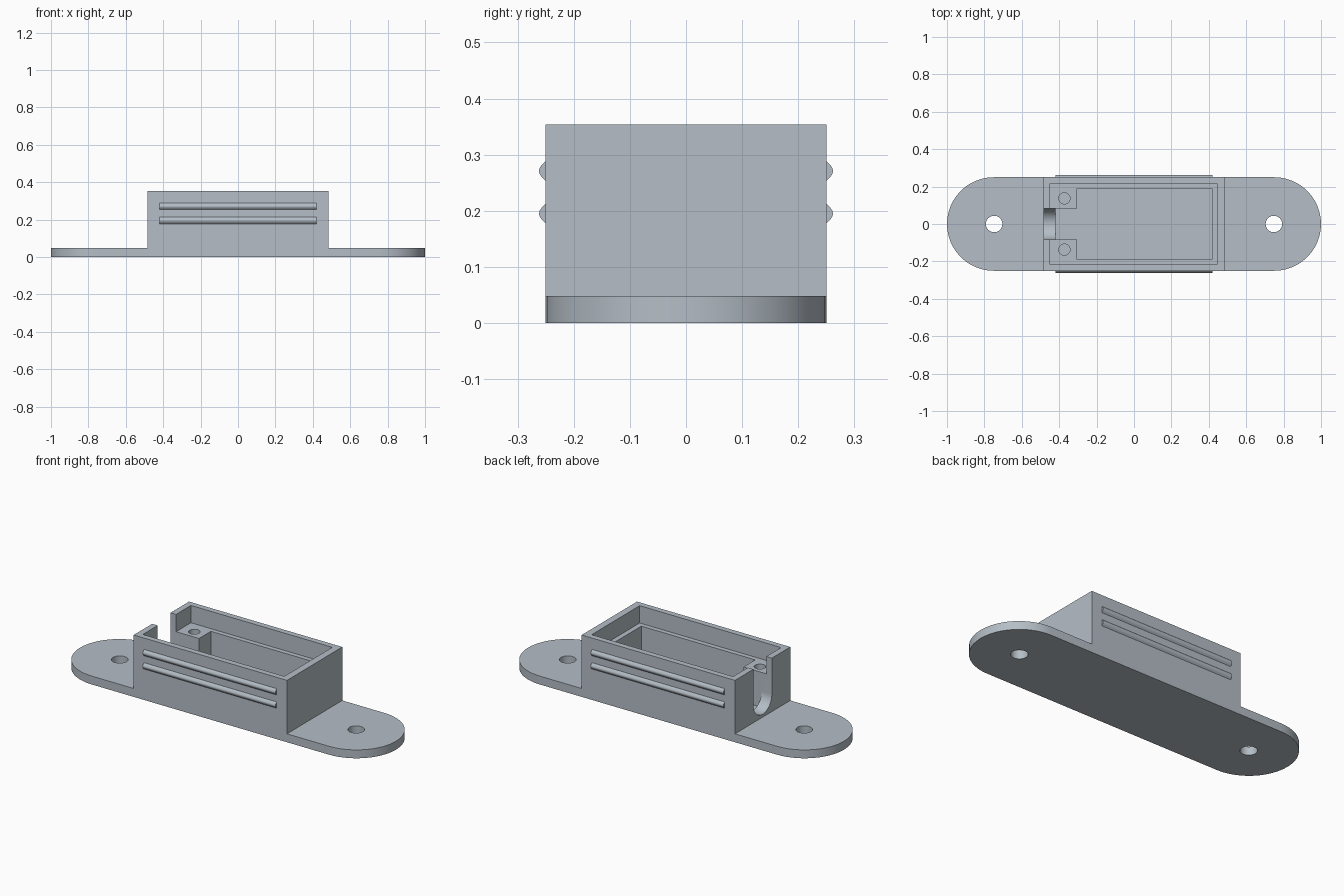
import bpy, bmesh, math

if "Cube" in bpy.data.objects:
    bpy.data.objects.remove(bpy.data.objects["Cube"])

grey = bpy.data.materials.new("blue_grey_plastic")
grey.diffuse_color = (0.46, 0.515, 0.565, 1)
grey.use_nodes = True
grey.node_tree.nodes["Principled BSDF"].inputs["Base Color"].default_value = grey.diffuse_color


def prism(name, outline, lo, hi, axis="z"):
    """Extrude a 2D outline along z (outline = x, y) or along x (outline = y, z)."""
    place = (lambda a, b, d: (a, b, d)) if axis == "z" else (lambda a, b, d: (d, a, b))
    bm = bmesh.new()
    bottom = [bm.verts.new(place(a, b, lo)) for a, b in outline]
    top = [bm.verts.new(place(a, b, hi)) for a, b in outline]
    bm.faces.new(bottom[::-1])
    bm.faces.new(top)
    n = len(outline)
    for i in range(n):
        j = (i + 1) % n
        bm.faces.new((bottom[i], bottom[j], top[j], top[i]))
    bmesh.ops.recalc_face_normals(bm, faces=bm.faces)
    mesh = bpy.data.meshes.new(name)
    bm.to_mesh(mesh)
    bm.free()
    mesh.materials.append(grey)
    obj = bpy.data.objects.new(name, mesh)
    bpy.context.collection.objects.link(obj)
    return obj


def arc(cx, cy, r, start, end, steps):
    return [(cx + r * math.cos(math.radians(start + (end - start) * i / steps)),
             cy + r * math.sin(math.radians(start + (end - start) * i / steps)))
            for i in range(steps + 1)]


def circle(cx, cy, r, steps=32):
    return arc(cx, cy, r, 0, 360, steps)[:-1]


def rect(x0, x1, y0, y1):
    return [(x0, y0), (x1, y0), (x1, y1), (x0, y1)]


def combine(target, tool, operation):
    mod = target.modifiers.new(operation.lower(), "BOOLEAN")
    mod.object, mod.operation, mod.solver = tool, operation, "EXACT"
    bpy.context.view_layer.objects.active = target
    bpy.ops.object.modifier_apply(modifier=mod.name)
    bpy.data.objects.remove(tool, do_unlink=True)


# Mounting plate with round ends, joined to the box
plate = arc(0.75, 0, 0.25, -90, 90, 24) + arc(-0.75, 0, 0.25, 90, 270, 24)
housing = prism("housing", plate, 0, 0.048)
combine(housing, prism("box", rect(-0.485, 0.485, -0.25, 0.25), 0.02, 0.354), "UNION")

# Lid recess, then the deep pocket with two corner posts left standing
combine(housing, prism("recess", rect(-0.45, 0.445, -0.217, 0.217), 0.255, 0.5), "DIFFERENCE")
pocket = [(-0.42, -0.083), (-0.305, -0.083), (-0.305, -0.19), (0.416, -0.19),
          (0.416, 0.19), (-0.305, 0.19), (-0.305, 0.083), (-0.42, 0.083)]
combine(housing, prism("pocket", pocket, 0.055, 0.45), "DIFFERENCE")

# Round-bottomed cable slot in the left wall
slot = [(0.083, 0.55)] + arc(0, 0.148, 0.083, 0, -180, 24) + [(-0.083, 0.55)]
combine(housing, prism("slot", slot, -0.6, -0.41, "x"), "DIFFERENCE")

# Mounting holes and screw holes in the posts
for side in (-1, 1):
    combine(housing, prism("mount_hole", circle(0.748 * side, 0, 0.044), -0.1, 0.1), "DIFFERENCE")
    combine(housing, prism("screw_hole", circle(-0.372, 0.137 * side, 0.03), 0.1, 0.4), "DIFFERENCE")

# Grip ridges on the long sides
for side, label in ((-1, "front"), (1, "back")):
    for z, level in ((0.195, "lower"), (0.271, "upper")):
        half = [(0.245, -0.019), (0.25, -0.018), (0.257, -0.011), (0.261, -0.005)]
        profile = half + [(0.262, 0)] + [(y, -h) for y, h in half[::-1]]
        ridge = prism(f"{label}_{level}_ridge", [(side * y, z + h) for y, h in profile],
                      -0.42, 0.42, "x")
        ridge.select_set(True)

# Smooth the curved walls, keep the corners sharp
housing.select_set(True)
bpy.context.view_layer.objects.active = housing
bpy.ops.object.shade_smooth_by_angle(angle=math.radians(25))
